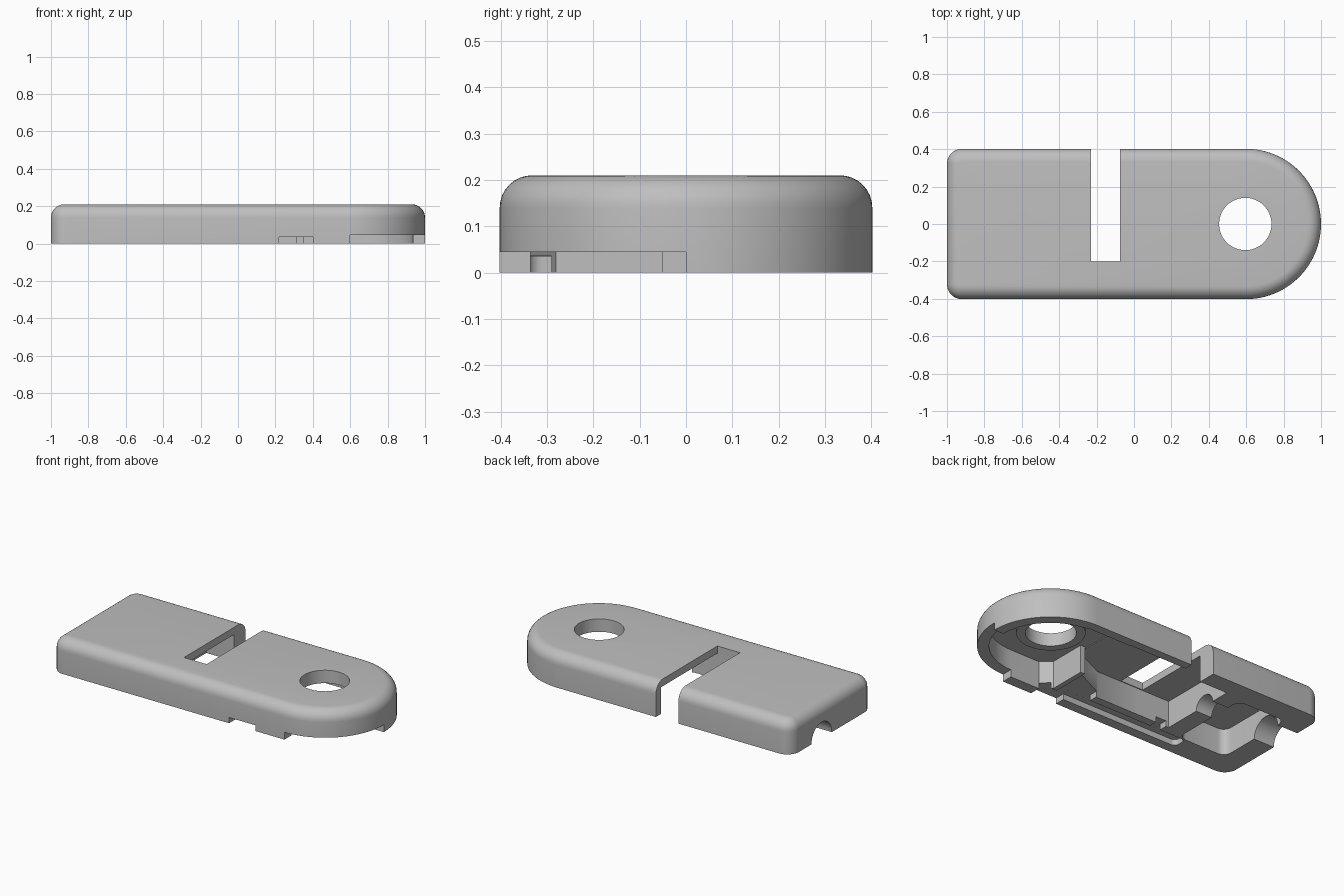
import bpy, bmesh, math
from mathutils import Matrix

cube = bpy.data.objects.get("Cube")
if cube:
    bpy.data.objects.remove(cube, do_unlink=True)

grey = bpy.data.materials.new("plain_grey")
grey.use_nodes = True
grey.diffuse_color = (0.52, 0.52, 0.52, 1)
grey.node_tree.nodes["Principled BSDF"].inputs["Base Color"].default_value = (0.52, 0.52, 0.52, 1)


def make(name, bm):
    bmesh.ops.recalc_face_normals(bm, faces=bm.faces)
    mesh = bpy.data.meshes.new(name)
    bm.to_mesh(mesh)
    bm.free()
    mesh.materials.append(grey)
    obj = bpy.data.objects.new(name, mesh)
    bpy.context.collection.objects.link(obj)
    return obj


def stack(name, rings):
    """Closed solid through matching (outline, height) rings."""
    bm = bmesh.new()
    loops = [[bm.verts.new((x, y, z)) for x, y in pts] for pts, z in rings]
    n = len(loops[0])
    for a, b in zip(loops, loops[1:]):
        for i in range(n):
            j = (i + 1) % n
            bm.faces.new((a[i], a[j], b[j], b[i]))
    bm.faces.new(loops[0])
    bm.faces.new(loops[-1])
    return make(name, bm)


def prism(name, pts, z0, z1):
    return stack(name, [(pts, z0), (pts, z1)])


def arc(cx, cy, r, a0, a1, n):
    return [(cx + r * math.cos(math.radians(a0 + (a1 - a0) * i / n)),
             cy + r * math.sin(math.radians(a0 + (a1 - a0) * i / n))) for i in range(n + 1)]


def rect(x0, x1, y0, y1, r=0.0):
    if not r:
        return [(x0, y0), (x1, y0), (x1, y1), (x0, y1)]
    return (arc(x0 + r, y0 + r, r, 180, 270, 6) + arc(x1 - r, y0 + r, r, 270, 360, 6)
            + arc(x1 - r, y1 - r, r, 0, 90, 6) + arc(x0 + r, y1 - r, r, 90, 180, 6))


def circle(r):
    return arc(0.595, 0, r, 0, 352.5, 47)


def passage(name, r, x0, x1, y):
    """Arched tunnel along x, open at the bottom."""
    arch = arc(y, 0, r, 0, 180, 16) + [(y - r, -0.1), (y + r, -0.1)]
    tool = prism(name, arch, x0, x1)
    tool.data.transform(Matrix(((0, 0, 1, 0), (1, 0, 0, 0), (0, 1, 0, 0), (0, 0, 0, 1))))
    return tool


def combine(body, tool, operation="DIFFERENCE"):
    mod = body.modifiers.new(tool.name, "BOOLEAN")
    mod.operation, mod.object, mod.solver = operation, tool, "EXACT"
    bpy.ops.object.modifier_apply(modifier=mod.name)
    bpy.data.objects.remove(tool, do_unlink=True)


# Outer case: square end with small corners, round end, filleted top edge
def outline(d):
    return (arc(-0.92, 0.322, 0.08 - d, 90, 180, 8) + arc(-0.92, -0.322, 0.08 - d, 180, 270, 8)
            + arc(0.598, 0, 0.402 - d, -90, 90, 48))


fillet, height = 0.07, 0.21
rings = [(outline(0), 0)]
for i in range(9):
    t = math.pi / 2 * i / 8
    rings.append((outline(fillet * (1 - math.cos(t))), height - fillet * (1 - math.sin(t))))
case = stack("case_shell", rings)
bpy.context.view_layer.objects.active = case
case.select_set(True)

# Hollow chambers under the roof
below = -0.1
round_chamber = ([(0.3, 0.345), (0.3, -0.05), (0.34, -0.05), (0.34, -0.28), (0.4, -0.335)]
                 + arc(0.6, 0, 0.335, -90, 80, 32) + [(0.6, 0.345)])
middle_chamber = [(-0.23, -0.205), (0.09, -0.205), (0.31, -0.1), (0.31, 0.35), (-0.23, 0.35)]
combine(case, prism("round_chamber", round_chamber, below, 0.17))
combine(case, prism("middle_chamber", middle_chamber, below, 0.165))
combine(case, prism("clamp_chamber", rect(-0.42, -0.2, -0.205, 0.29), below, 0.165))
combine(case, prism("end_chamber", rect(-0.86, -0.53, -0.25, 0.26, 0.05), below, 0.16))

# Shallow tray that wraps the inner wall, its side outlet, and the quarter gap in the round rim
combine(case, prism("tray", rect(-0.58, 0.25, -0.34, -0.255, 0.03), below, 0.035))
combine(case, prism("tray_outer_turn", rect(0.1, 0.31, -0.3, -0.08), below, 0.0352))
combine(case, prism("tray_inner_turn", rect(-0.4, -0.33, -0.3, -0.15), below, 0.0354))
combine(case, prism("side_outlet", rect(0.22, 0.4, -0.5, -0.29), below, 0.0356))
combine(case, prism("rim_gap", rect(0.6, 1.1, -0.5, 0), below, 0.045))

# Cable passages
combine(case, passage("cable_inlet", 0.1, -1.1, -0.78, 0.1))
combine(case, passage("clamp_passage", 0.07, -0.6, -0.36, 0.1))

# Cross slot open at the back
combine(case, prism("cross_slot", rect(-0.23, -0.075, -0.2, 0.5), below, 0.3))

# Collar round the through hole
combine(case, prism("hole_collar", circle(0.19), 0.13, 0.19), "UNION")
combine(case, prism("through_hole", circle(0.14), below, 0.3))

bpy.ops.object.shade_smooth_by_angle(angle=math.radians(30))
